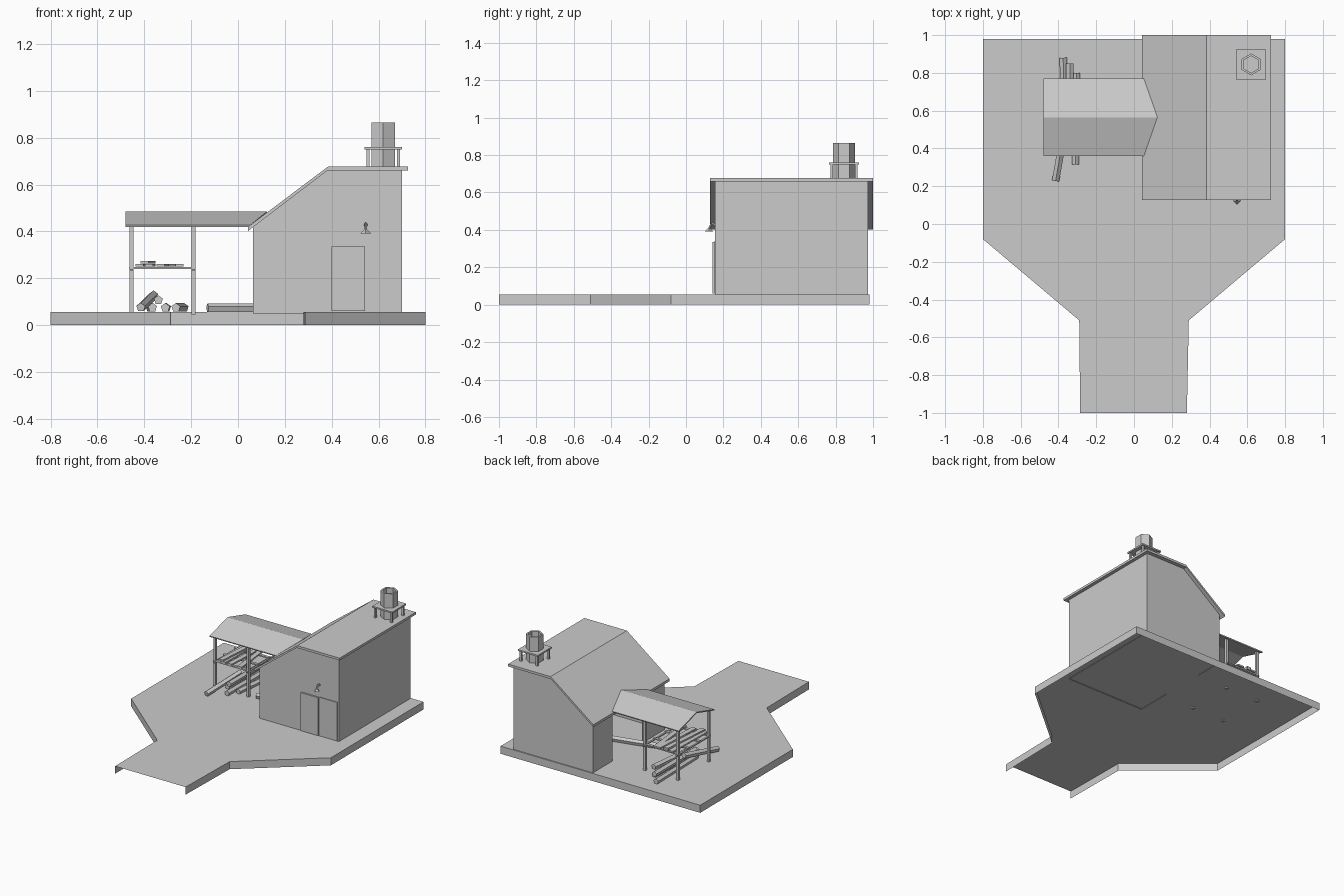
import bpy, bmesh, math
from mathutils import Vector

if "Cube" in bpy.data.objects:
    bpy.data.objects.remove(bpy.data.objects["Cube"])


def finish(name, bm):
    mesh = bpy.data.meshes.new(name)
    bmesh.ops.remove_doubles(bm, verts=bm.verts, dist=1e-5)
    bmesh.ops.recalc_face_normals(bm, faces=bm.faces)
    bm.to_mesh(mesh)
    bm.free()
    ob = bpy.data.objects.new(name, mesh)
    bpy.context.collection.objects.link(ob)
    return ob


def sheets(name, polys):
    bm = bmesh.new()
    for poly in polys:
        bm.faces.new([bm.verts.new(p) for p in poly])
    return finish(name, bm)


def box(name, lo, hi):
    bm = bmesh.new()
    bmesh.ops.create_cube(bm, size=1)
    lo, hi = Vector(lo), Vector(hi)
    for v in bm.verts:
        v.co = (lo + hi) / 2 + v.co * (hi - lo)
    return finish(name, bm)


def extrude_y(name, profile, y0, y1):
    bm = bmesh.new()
    f = bm.faces.new([bm.verts.new((x, y0, z)) for x, z in profile])
    ext = bmesh.ops.extrude_face_region(bm, geom=[f])["geom"]
    for v in ext:
        if isinstance(v, bmesh.types.BMVert):
            v.co.y = y1
    return finish(name, bm)


def rod(name, a, b, r, sides=5, r2=None):
    a, b = Vector(a), Vector(b)
    bm = bmesh.new()
    bmesh.ops.create_cone(bm, cap_ends=True, segments=sides, radius1=r,
                          radius2=r if r2 is None else r2, depth=(b - a).length)
    ob = finish(name, bm)
    rot = (b - a).to_track_quat('Z', 'Y').to_matrix().to_4x4()
    rot.translation = (a + b) / 2
    ob.data.transform(rot)
    return ob


# Ground: thin top with a skirt, open underneath and at the front end
TOP = 0.055
outline = [(-0.285, -1), (-0.29, -0.51), (-0.8, -0.08), (-0.8, 0.98),
           (0.8, 0.98), (0.8, -0.08), (0.29, -0.51), (0.28, -1)]
polys = [[(x, y, TOP) for x, y in outline]]
for (ax, ay), (bx, by) in zip(outline, outline[1:]):
    polys.append([(ax, ay, 0), (bx, by, 0), (bx, by, TOP), (ax, ay, TOP)])
sheets("ground_slab", polys)

# House walls: left side has a wide opening under the lean-to
X0, X1, Y0, Y1, ZB = 0.065, 0.70, 0.155, 0.972, 0.05
gable = [(X0, ZB), (X1, ZB), (X1, 0.663), (0.382, 0.663), (X0, 0.425)]
walls = [[(x, y, z) for x, z in gable] for y in (Y0, Y1)]
for x, ya, yb, h in ((X1, Y0, Y1, 0.663), (X0, Y0, 0.41, 0.425), (X0, 0.75, Y1, 0.425)):
    walls.append([(x, ya, ZB), (x, yb, ZB), (x, yb, h), (x, ya, h)])
sheets("house_walls", walls)

# House roof: slope then flat
extrude_y("house_roof", [(0.043, 0.402), (0.382, 0.66), (0.725, 0.66),
                         (0.725, 0.677), (0.385, 0.677), (0.043, 0.42)], 0.127, 1.0)

# Sliding doors
box("door_left", (0.40, 0.143, 0.06), (0.542, 0.155, 0.335))
box("door_right", (0.546, 0.149, 0.06), (0.69, 0.155, 0.338))

# Wall lamp over the doors
rod("lamp_shade", (0.545, 0.123, 0.392), (0.545, 0.123, 0.407), 0.022, 4, 0.008)
rod("lamp_stem", (0.545, 0.123, 0.405), (0.545, 0.138, 0.435), 0.006, 4)
rod("lamp_bracket", (0.545, 0.138, 0.432), (0.545, 0.155, 0.425), 0.008, 4)

# Hollow hexagonal chimney
CX, CY = 0.62, 0.845


def hexagon(r, z):
    return [(CX + r * math.sin(i * math.pi / 3), CY + r * math.cos(i * math.pi / 3), z)
            for i in range(6)]


rings = [hexagon(0.058, 0.67), hexagon(0.058, 0.865), hexagon(0.045, 0.865), hexagon(0.045, 0.68)]
sheets("chimney", [[a[i], a[(i + 1) % 6], b[(i + 1) % 6], b[i]]
                   for a, b in zip(rings, rings[1:]) for i in range(6)] + [rings[3]])

# Chimney platform on four legs
box("chimney_platform", (0.54, 0.765, 0.75), (0.70, 0.925, 0.761))
for sx in (-1, 1):
    for sy in (-1, 1):
        x, y = CX + sx * 0.065, CY + sy * 0.065
        box("chimney_leg", (x - 0.007, y - 0.007, 0.67), (x + 0.007, y + 0.007, 0.752))

# Lean-to gable roof running into the house roof
roof = []
for y, in ((0.36,), (0.77,)):
    roof.append([(-0.48, y, 0.427), (0.052, y, 0.427), (0.124, 0.565, 0.485), (-0.48, 0.565, 0.485)])
lean = sheets("lean_to_roof", roof)
mod = lean.modifiers.new("thickness", 'SOLIDIFY')
mod.thickness = 0.008
mod.offset = -1

# Posts and shelf frame
for x in (-0.455, -0.19):
    for y in (0.39, 0.74):
        h = 0.009
        box("lean_to_post", (x - h, y - h, 0.045), (x + h, y + h, 0.43))
    box("shelf_side_rail", (x - 0.006, 0.37, 0.232), (x + 0.006, 0.76, 0.24))
for y in (0.39, 0.50, 0.63, 0.74):
    box("shelf_rail", (-0.465, y - 0.01, 0.239), (-0.185, y + 0.01, 0.248))

# Planks stored on the shelf
for xa, xb, z in ((-0.42, -0.41, 0.256), (-0.38, -0.37, 0.256), (-0.40, -0.37, 0.268),
                  (-0.33, -0.31, 0.256), (-0.25, -0.29, 0.256)):
    plank = box("shelf_plank", (-0.017, 0.375, z - 0.006), (0.017, 0.76, z + 0.005))
    for v in plank.data.vertices:
        v.co.x += xa + (xb - xa) * (v.co.y - 0.375) / 0.385

# Loose five-sided logs on the ground
for a, b in (((-0.365, 0.40, 0.075), (-0.375, 0.88, 0.075)),
             ((-0.34, 0.38, 0.107), (-0.34, 0.85, 0.107)),
             ((-0.31, 0.315, 0.074), (-0.305, 0.80, 0.074)),
             ((-0.415, 0.23, 0.075), (-0.36, 0.54, 0.128)),
             ((-0.265, 0.38, 0.074), (-0.23, 0.70, 0.074)),
             ((-0.13, 0.40, 0.073), (0.28, 0.50, 0.073))):
    rod("log", a, b, 0.02)
